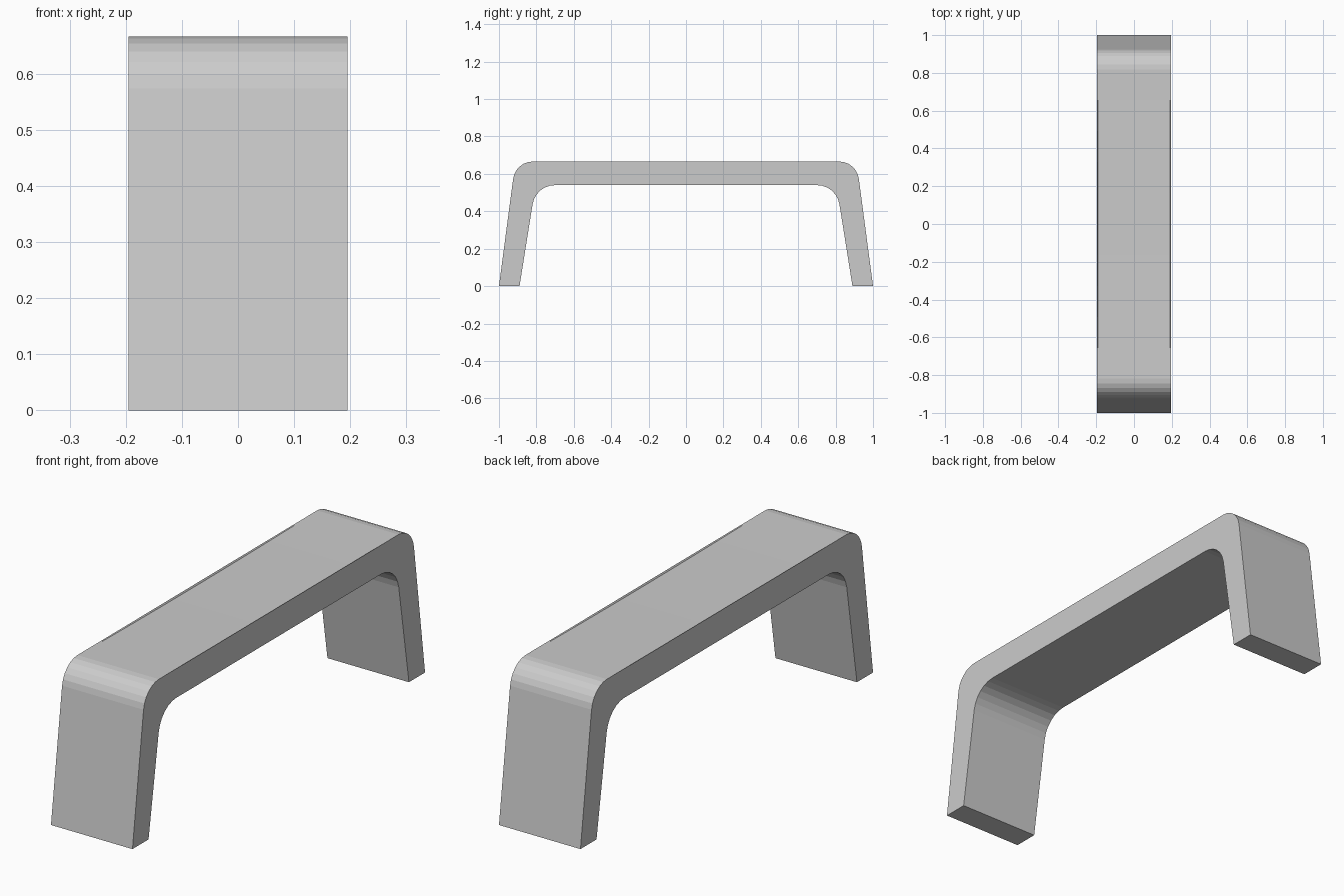
import bpy, bmesh
from math import pi, tan
from mathutils import Vector, Matrix

if "Cube" in bpy.data.objects:
    bpy.data.objects.remove(bpy.data.objects["Cube"])

HALF_W, LIP, DIP = 0.195, 0.004, 0.007
SEGS = 6


def fillet(a, corner, b, length):
    """Points of an arc rounding the corner between a and b, tangent at the given length."""
    a, c, b = Vector(a), Vector(corner), Vector(b)
    u, v = (a - c).normalized(), (b - c).normalized()
    half = u.angle(v) / 2
    radius = length * tan(half)
    centre = c + (u + v).normalized() * (length**2 + radius**2) ** 0.5
    start, sweep = c + u * length - centre, pi - 2 * half
    turn = 1 if u.cross(v) < 0 else -1
    return [centre + Matrix.Rotation(turn * sweep * i / SEGS, 2) @ start
            for i in range(SEGS + 1)]


# Half profile in (y, z): outer edge from foot to top, inner edge from foot to underside
outer = [Vector((1, 0))] + fillet((1, 0), (0.912, 0.666), (0, 0.666), 0.093)
inner = [Vector((0.89, 0))] + fillet((0.89, 0), (0.804, 0.54), (0, 0.54), 0.104)
top_end = outer[-1].x
top = [Vector((top_end * t / 5, 0.666)) for t in range(4, -5, -1)]


def flip(points):
    return [Vector((-p.x, p.y)) for p in reversed(points)]


profile = outer + top + flip(outer) + [Vector((-p.x, p.y)) for p in inner] + inner[::-1]
top_ids = range(len(outer), len(outer) + len(top))

# Sweep the profile across the width, sinking the seat slightly between thin side lips
bm = bmesh.new()
rings = []
for x in (-HALF_W, -HALF_W + LIP, HALF_W - LIP, HALF_W):
    sunk = abs(x) < HALF_W - LIP / 2
    ring = []
    for i, p in enumerate(profile):
        drop = DIP * (1 - (p.x / top_end) ** 2) if sunk and i in top_ids else 0
        ring.append(bm.verts.new((x, p.x, p.y - drop)))
    rings.append(ring)
n = len(profile)
for r0, r1 in zip(rings, rings[1:]):
    for i in range(n):
        j = (i + 1) % n
        bm.faces.new((r0[i], r0[j], r1[j], r1[i]))
bm.faces.new(rings[0])
bm.faces.new(rings[-1])
bmesh.ops.recalc_face_normals(bm, faces=bm.faces)

mesh = bpy.data.meshes.new("bench")
bm.to_mesh(mesh)
bm.free()
bench = bpy.data.objects.new("bench", mesh)
bpy.context.collection.objects.link(bench)
